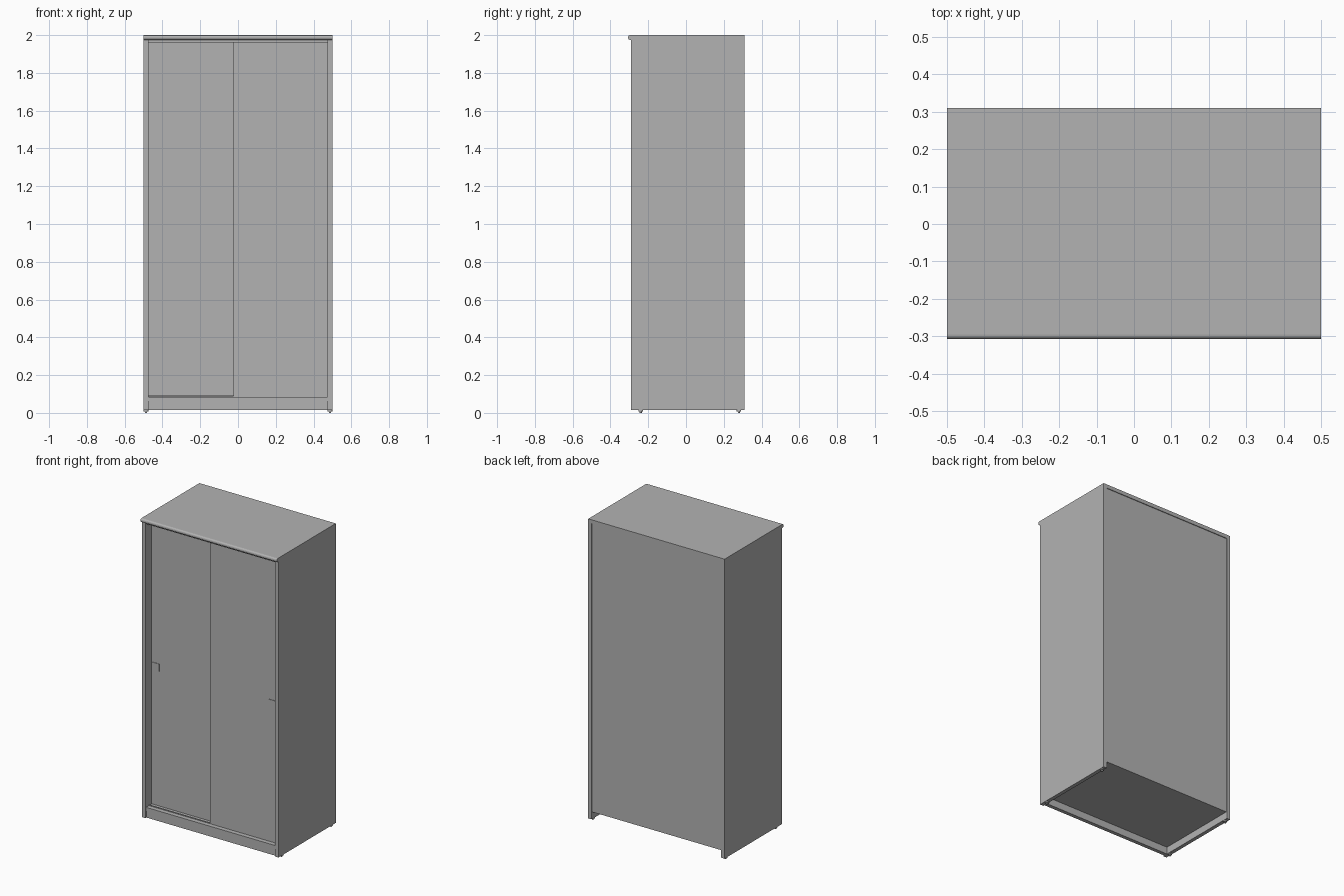
import bpy
import bmesh

start = bpy.data.objects.get("Cube")
if start:
    bpy.data.objects.remove(start, do_unlink=True)

grey = bpy.data.materials.new("plain_grey")
grey.use_nodes = True
COLOUR = (0.45, 0.45, 0.45, 1)
grey.diffuse_color = COLOUR
grey.node_tree.nodes["Principled BSDF"].inputs["Base Color"].default_value = COLOUR

W, FRONT, BACK = 0.5, -0.29, 0.31   # half width, carcass front and back
T = 0.025                           # board thickness
INNER = W - T
FOOT, TOP = 0.015, 1.975            # underside of sides, underside of top


def finish(name, bm):
    mesh = bpy.data.meshes.new(name)
    bmesh.ops.recalc_face_normals(bm, faces=bm.faces[:])
    bm.to_mesh(mesh)
    bm.free()
    mesh.materials.append(grey)
    obj = bpy.data.objects.new(name, mesh)
    bpy.context.collection.objects.link(obj)
    return obj


def board(name, x, y, z):
    """Box spanning the given (low, high) ranges."""
    bm = bmesh.new()
    bmesh.ops.create_cube(bm, size=1)
    for v in bm.verts:
        v.co = [lo + (c + 0.5) * (hi - lo) for c, (lo, hi) in zip(v.co, (x, y, z))]
    return finish(name, bm)


def door(name, x, y, z, grip_x):
    """Sliding door with a shallow square finger pull."""
    board(name, x, y, z)
    h = 0.025
    board(name + "_pull", (grip_x - h, grip_x + h), (y[0] - 0.003, y[0] + 0.002),
          (1.005 - h, 1.005 + h))


def foot(name, x, y):
    """Glide: short stem on a wider round pad."""
    bm = bmesh.new()
    for radius, low, high in ((0.012, 0.008, FOOT), (0.006, 0, 0.008)):
        ring = bmesh.ops.create_cone(bm, cap_ends=True, segments=16, radius1=radius,
                                     radius2=radius, depth=high - low)
        bmesh.ops.translate(bm, verts=ring["verts"], vec=(x, y, (low + high) / 2))
    finish(name, bm)


# Side panels and feet
for side, s in (("left", 1), ("right", -1)):
    board(side + "_side_panel", sorted((s * INNER, s * W)), (FRONT, BACK), (FOOT, TOP))
    foot(side + "_front_foot", s * 0.487, -0.24)
    foot(side + "_back_foot", s * 0.487, 0.28)

# Top board with a rounded front edge
top = board("top_board", (-W, W), (-0.307, BACK), (TOP, 2))
bm = bmesh.new()
bm.from_mesh(top.data)
nose = [e for e in bm.edges if all(v.co.y < FRONT for v in e.verts)
        and abs(e.verts[0].co.x - e.verts[1].co.x) > W]
bmesh.ops.bevel(bm, geom=nose, offset=0.011, segments=4, profile=0.5, affect='EDGES')
bm.to_mesh(top.data)
bm.free()

# Bottom, plinth, back and top rail
span = (-INNER, INNER)
board("bottom_board", span, (FRONT + 0.005, BACK - 0.01), (0.062, 0.085))
board("plinth", span, (FRONT + 0.01, FRONT + 0.035), (FOOT, 0.062))
board("back_panel", span, (BACK - 0.012, BACK - 0.005), (0.062, TOP))
board("top_rail", span, (FRONT + 0.01, FRONT + 0.025), (1.96, TOP))

# Lower door tracks
for name, y in (("front_track", FRONT + 0.038), ("rear_track", FRONT + 0.069)):
    board(name, span, (y - 0.003, y + 0.003), (0.085, 0.09))

# Sliding doors, the left one running in front
door("left_door", (-0.025, INNER - 0.002), (FRONT + 0.03, FRONT + 0.05), (0.088, 1.972), 0.43)
door("right_door", (-INNER + 0.002, 0.025), (FRONT + 0.06, FRONT + 0.08), (0.091, 1.972), -0.44)
